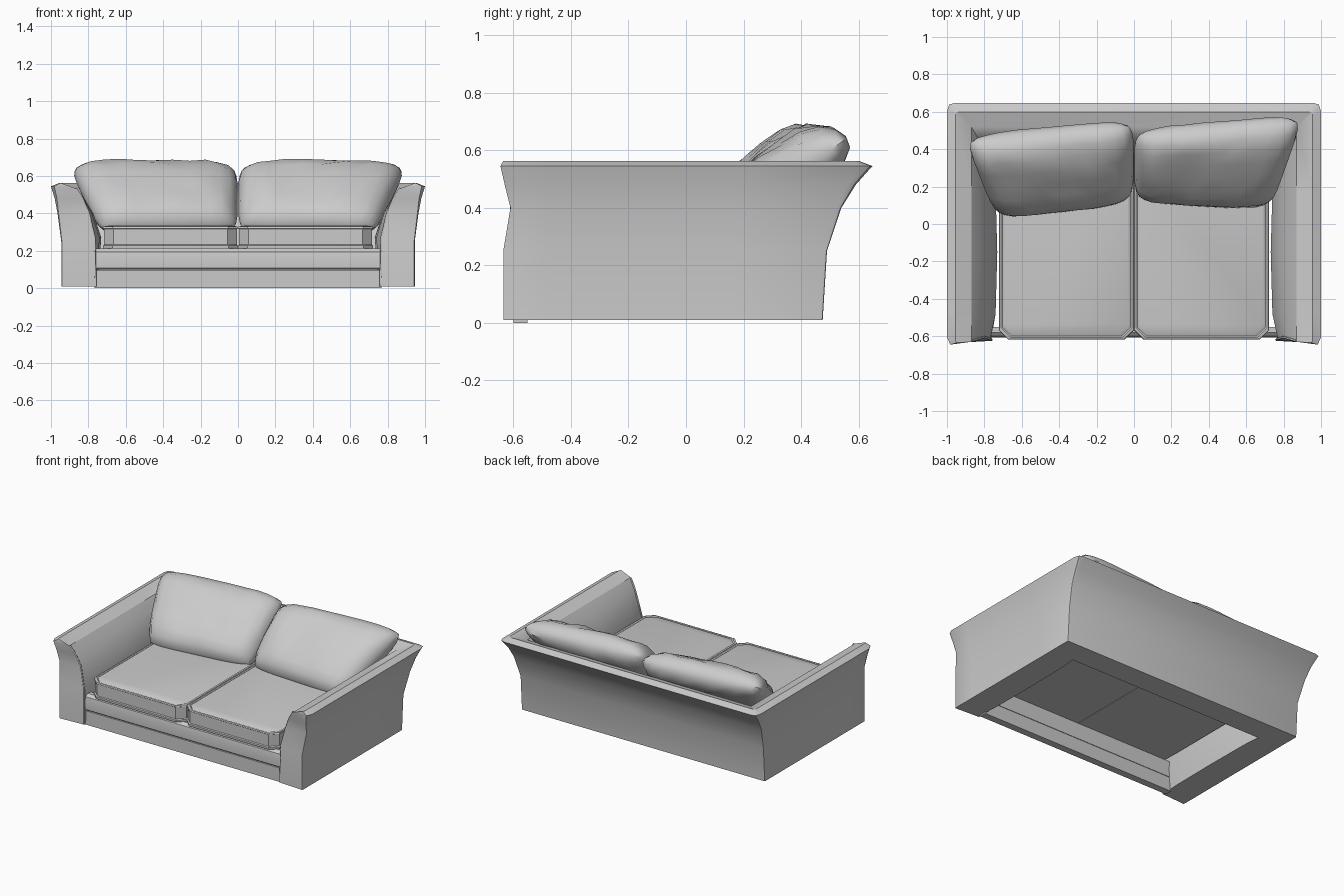
import bpy, bmesh, math, random

if "Cube" in bpy.data.objects:
    bpy.data.objects.remove(bpy.data.objects["Cube"])
random.seed(4)

fabric = bpy.data.materials.new("grey_fabric")
fabric.use_nodes = True
GREY = (0.6, 0.6, 0.6, 1)
fabric.diffuse_color = GREY
fabric.node_tree.nodes["Principled BSDF"].inputs["Base Color"].default_value = GREY


def finish(name, bm, angle=30):
    bmesh.ops.remove_doubles(bm, verts=bm.verts, dist=0.0005)
    bmesh.ops.recalc_face_normals(bm, faces=bm.faces)
    mesh = bpy.data.meshes.new(name)
    bm.to_mesh(mesh)
    bm.free()
    mesh.materials.append(fabric)
    obj = bpy.data.objects.new(name, mesh)
    bpy.context.collection.objects.link(obj)
    bpy.ops.object.select_all(action="DESELECT")
    obj.select_set(True)
    bpy.context.view_layer.objects.active = obj
    bpy.ops.object.shade_smooth_by_angle(angle=math.radians(angle))


def loft(name, rings):
    """Skin equal-length closed rings and cap both ends with strips of quads."""
    bm = bmesh.new()
    rows = [[bm.verts.new(p) for p in ring] for ring in rings]
    n = len(rows[0])
    for a, b in zip(rows, rows[1:]):
        for i in range(n):
            j = (i + 1) % n
            bm.faces.new((a[i], a[j], b[j], b[i]))
    for row in (rows[0], rows[-1]):
        for i in range((n - 1) // 2):
            corners = dict.fromkeys((i, i + 1, n - 2 - i, n - 1 - i))
            bm.faces.new([row[k] for k in corners])
    finish(name, bm)


# Flared arms and back: one profile swept round a U
# (side x, back y, front y, height, corner rounding, inward bow of the arm)
PROFILE = [
    (0.945, 0.475, -0.635, 0.01, 0.006, 0), (0.945, 0.49, -0.635, 0.25, 0.006, 0),
    (0.965, 0.54, -0.61, 0.40, 0.01, 0), (0.98, 0.59, -0.63, 0.48, 0.02, 0),
    (1.0, 0.648, -0.645, 0.545, 0.03, 0), (0.955, 0.60, -0.635, 0.563, 0.01, 0),
    (0.87, 0.52, -0.63, 0.535, 0, 0), (0.835, 0.46, -0.62, 0.48, 0, 0.01),
    (0.80, 0.40, -0.61, 0.40, 0, 0.02), (0.77, 0.34, -0.62, 0.27, 0, 0.03),
    (0.765, 0.31, -0.625, 0.01, 0, 0.01)]


def u_path(x, back, front, z, c, bow):
    half = [(x - c * 0.6, front, z), (x, front + c * 1.3, z), (x - bow, -0.48, z),
            (x - bow * 1.3, -0.15, z), (x - bow, 0.18, z), (x, back - c * 1.5, z),
            (x - c * 0.4, back - c * 0.3, z), (x - c * 1.5, back, z)]
    return half + [(-px, py, pz) for px, py, pz in reversed(half)]


paths = [u_path(*p) for p in PROFILE]
loft("arms_and_back", zip(*paths) and [list(ring) for ring in zip(*paths)])

# Raised piping round the inner edge of each arm front
for side, label in ((1, "left"), (-1, "right")):
    curve = bpy.data.curves.new(label + "_arm_piping", "CURVE")
    curve.dimensions = "3D"
    curve.bevel_depth = 0.006
    curve.bevel_resolution = 1
    spline = curve.splines.new("POLY")
    edge = PROFILE[6:]
    spline.points.add(len(edge) - 1)
    for point, (x, back, front, z, c, bow) in zip(spline.points, edge):
        point.co = (side * (x - 0.003), front + 0.005, z, 1)
    curve.materials.append(fabric)
    piping = bpy.data.objects.new(label + "_arm_piping", curve)
    bpy.context.collection.objects.link(piping)


# Front rails: flat plinth below, padded rail above
def rail(name, section, half_width):
    loft(name, [[(x, y, z) for y, z in section] for x in (-half_width, half_width)])


rail("front_plinth", [(-0.60, 0), (-0.60, 0.097), (-0.55, 0.097), (-0.55, 0)], 0.768)
rail("front_padded_rail", [(-0.595, 0.10), (-0.604, 0.108), (-0.606, 0.16), (-0.60, 0.195),
                           (-0.58, 0.212), (-0.55, 0.212), (-0.55, 0.10)], 0.768)


# Seat cushions with clipped front corners and a piped top edge
def cushion_ring(inset, z, side):
    x0, x1 = inset, 0.722 - inset
    y0, y1 = -0.618 + inset, 0.40 - inset
    c = 0.05
    pts = [(x0, y1), (x0, y0 + c), (x0 + c, y0), (x1 - c, y0), (x1, y0 + c), (x1, y1)]
    return [(side * x, y, z) for x, y in pts]


LEVELS = [(0.001, 0.213), (0.0, 0.22), (0.0, 0.228), (0.006, 0.233), (0.005, 0.316),
          (0.0, 0.32), (0.002, 0.329), (0.012, 0.332), (0.018, 0.327), (0.03, 0.335)]
for side, label in ((1, "left"), (-1, "right")):
    loft(label + "_seat_cushion", [cushion_ring(i, z, side) for i, z in LEVELS])


# Soft leaning back cushions, wider at the top, slightly crumpled
def back_cushion(name, side, center_y, turn, twist):
    bm = bmesh.new()
    cols, rows = 14, 10
    for face in (1, -1):
        grid = []
        for r in range(rows + 1):
            line = []
            for k in range(cols + 1):
                u = math.sin(math.pi / 2 * (2 * k / cols - 1))
                v = math.sin(math.pi / 2 * (2 * r / rows - 1))
                puff = ((1 - u ** 6) * (1 - v ** 4)) ** 0.5
                t = face * (0.12 if face > 0 else 0.095) * puff
                t += random.uniform(-0.011, 0.011) * puff
                ru, rv = u * (1 - 0.06 * v ** 6), v * (1 - 0.11 * u ** 6)
                outer = 0.82 + 0.085 * rv
                x = 0.002 + outer * (ru + 1) / 2
                # Lean back, with the outer end turned a little
                y = center_y + 0.77 * 0.27 * rv - 0.64 * t + ru * (turn + twist * rv)
                z = 0.478 + 0.64 * 0.27 * rv + 0.77 * t
                line.append(bm.verts.new((side * x, y, z)))
            grid.append(line)
        for a, b in zip(grid, grid[1:]):
            for i in range(cols):
                bm.faces.new((a[i], a[i + 1], b[i + 1], b[i]))
    finish(name, bm, 40)


back_cushion("left_back_cushion", 1, 0.325, 0.01, 0.03)
back_cushion("right_back_cushion", -1, 0.295, -0.045, 0)
